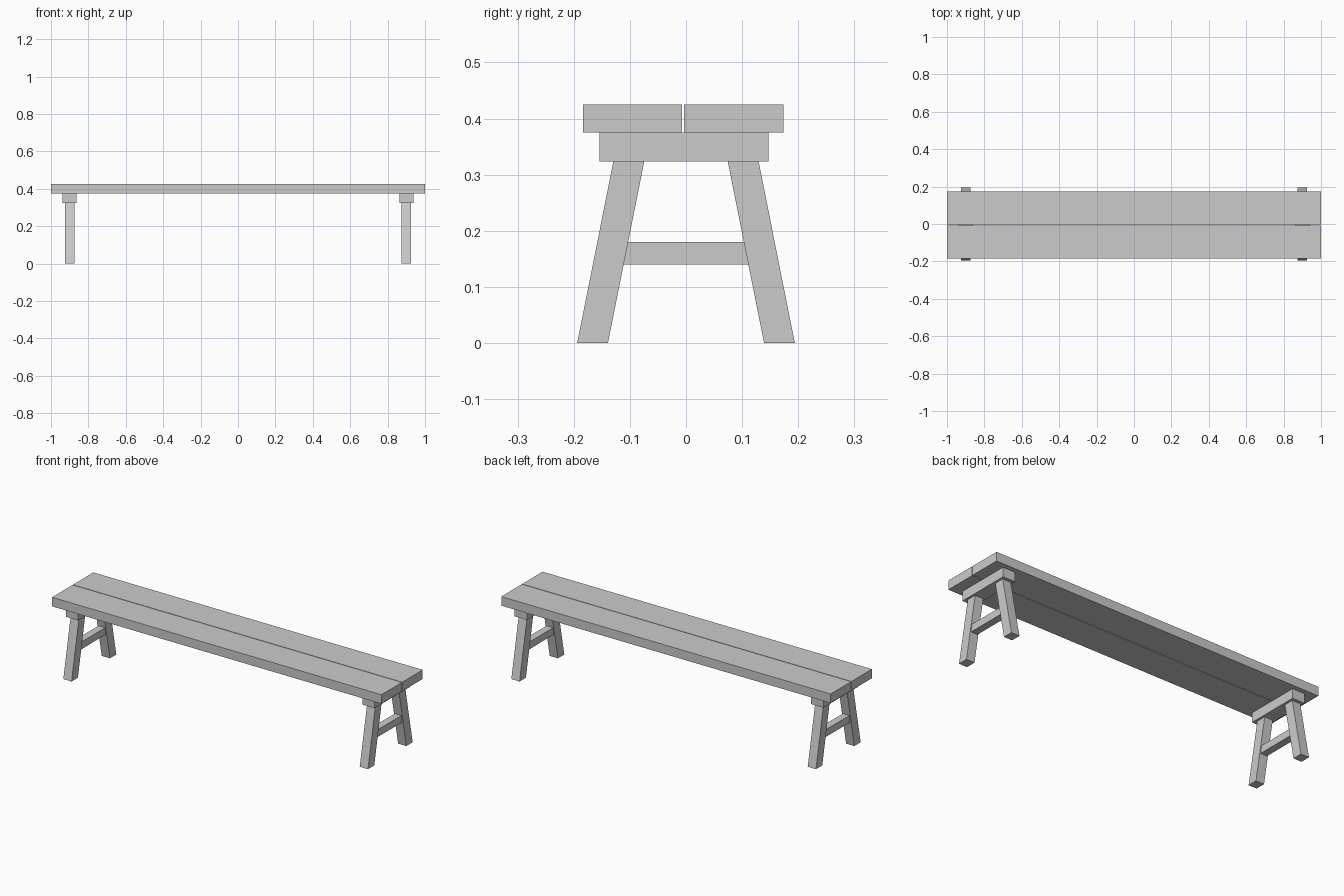
import bpy, bmesh

if "Cube" in bpy.data.objects:
    bpy.data.objects.remove(bpy.data.objects["Cube"])


def prism(name, profile, x0, x1):
    """Extrude a (y, z) profile along x."""
    bm = bmesh.new()
    face = bm.faces.new([bm.verts.new((x0, y, z)) for y, z in profile])
    ext = bmesh.ops.extrude_face_region(bm, geom=[face])
    verts = [v for v in ext["geom"] if isinstance(v, bmesh.types.BMVert)]
    bmesh.ops.translate(bm, verts=verts, vec=(x1 - x0, 0, 0))
    bmesh.ops.recalc_face_normals(bm, faces=bm.faces)
    mesh = bpy.data.meshes.new(name)
    bm.to_mesh(mesh)
    bm.free()
    obj = bpy.data.objects.new(name, mesh)
    bpy.context.collection.objects.link(obj)
    return obj


def rect(y0, y1, z0, z1):
    return [(y0, z0), (y1, z0), (y1, z1), (y0, z1)]


def inner(z):
    """Inner edge of the splayed leg at height z."""
    return 0.139 - (0.139 - 0.0745) * z / LEG_TOP


LEG_TOP, SEAT_BOTTOM, SEAT_TOP = 0.323, 0.375, 0.425

# Two seat planks with a narrow gap
prism("front_seat_plank", rect(-0.184, -0.007, SEAT_BOTTOM, SEAT_TOP), -1, 1)
prism("back_seat_plank", rect(-0.0035, 0.1735, SEAT_BOTTOM, SEAT_TOP), -1, 1)

for side, x in (("left", -0.9), ("right", 0.9)):
    # Bearer under the seat
    prism(f"{side}_bearer", rect(-0.154, 0.147, LEG_TOP, SEAT_BOTTOM),
          x - 0.0375, x + 0.0375)
    # Splayed legs
    for end, s in (("front", -1), ("back", 1)):
        leg = [(s * 0.139, 0), (s * 0.194, 0),
               (s * 0.1295, LEG_TOP), (s * 0.0745, LEG_TOP)]
        prism(f"{side}_{end}_leg", leg, x - 0.025, x + 0.025)
    # Stretcher fitted between the legs
    lo, hi = 0.14, 0.18
    bar = [(-inner(lo), lo), (inner(lo), lo), (inner(hi), hi), (-inner(hi), hi)]
    prism(f"{side}_stretcher", bar, x - 0.02, x + 0.02)
